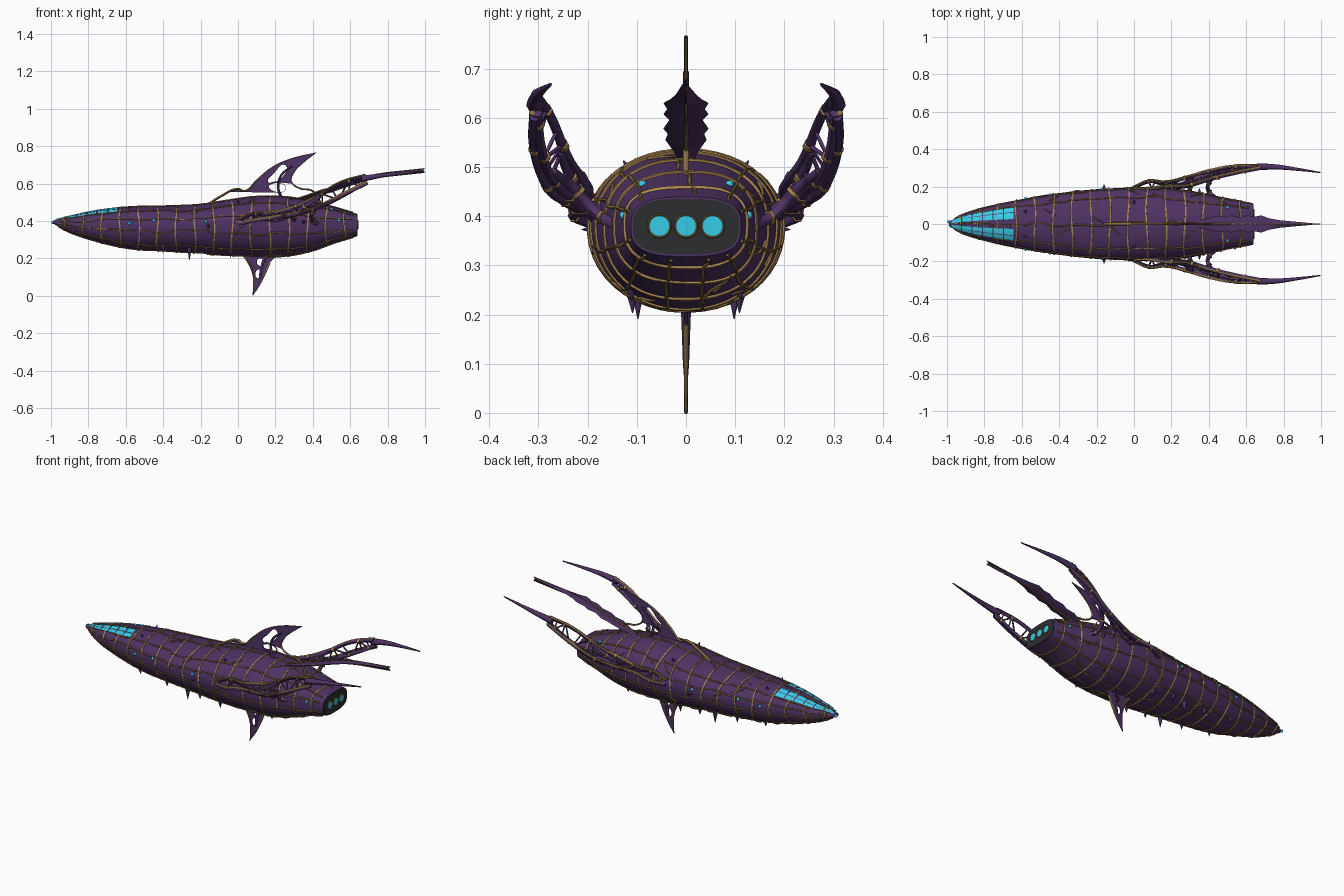
import bpy, bmesh, random
from math import sin, cos, pi, radians
from mathutils import Vector

if "Cube" in bpy.data.objects:
    bpy.data.objects.remove(bpy.data.objects["Cube"])
random.seed(4)


def material(name, rgb):
    m = bpy.data.materials.new(name)
    m.use_nodes = True
    m.diffuse_color = (*rgb, 1)
    m.node_tree.nodes["Principled BSDF"].inputs["Base Color"].default_value = (*rgb, 1)
    return m


PURPLE = material("hull purple", (.078, .033, .125))
GOLD = material("bright gold", (.42, .25, .085))
BRONZE = material("dull bronze", (.25, .16, .05))
CYAN = material("glowing cyan", (.04, .64, .85))
GREY = material("dark grey", (.025, .027, .028))

# Hull stations: x, half width, top, bottom
STATIONS = [(-.99, .012, .402, .387), (-.9, .058, .425, .338), (-.75, .101, .457, .288),
            (-.575, .137, .476, .25), (-.4, .165, .48, .238), (-.2, .185, .489, .226),
            (-.05, .194, .512, .214), (.1, .196, .531, .21), (.27, .183, .528, .212),
            (.4, .159, .505, .24), (.52, .132, .473, .283), (.635, .112, .439, .318)]
STERN = STATIONS[-1][0]
NOSE = STATIONS[0][0]


def section(x):
    x = min(max(x, NOSE), STERN)
    i = max(k for k in range(len(STATIONS) - 1) if STATIONS[k][0] <= x)
    at = lambda k: Vector(STATIONS[min(max(k, 0), len(STATIONS) - 1)])
    p, q = at(i), at(i + 1)
    h = q[0] - p[0]
    t = (x - p[0]) / h
    m0 = (q - at(i - 1)) * (h / (q[0] - at(i - 1)[0]))
    m1 = (at(i + 2) - p) * (h / (at(i + 2)[0] - p[0]))
    v = (p * (2*t**3 - 3*t*t + 1) + m0 * (t**3 - 2*t*t + t)
         + q * (3*t*t - 2*t**3) + m1 * (t**3 - t*t))
    return v[1], v[2], v[3]


def hull(x, deg, off=0):
    """Point on the hull at a station and angle, lifted off the skin."""
    w, top, bottom = section(x)
    mid = .38 if x > -.9 else .392
    n = 2.1 + .8 * max(0, (x - .3) / (STERN - .3))
    c, s = cos(radians(deg)), sin(radians(deg))
    bend = lambda v: abs(v) ** (2 / n) * (1 if v > 0 else -1)
    h = top - mid if s > 0 else mid - bottom
    return Vector((x, bend(c) * w + c * off, mid + bend(s) * h + s * off))


def finish(name, bm, mat, angle=35):
    bmesh.ops.recalc_face_normals(bm, faces=bm.faces)
    me = bpy.data.meshes.new(name)
    bm.to_mesh(me)
    bm.free()
    me.materials.append(mat)
    ob = bpy.data.objects.new(name, me)
    bpy.context.collection.objects.link(ob)
    shade(ob, angle)


def shade(ob, angle=35):
    bpy.ops.object.select_all(action="DESELECT")
    ob.select_set(True)
    bpy.context.view_layer.objects.active = ob
    if ob.type == "CURVE":
        bpy.ops.object.convert(target="MESH")
    bpy.ops.object.shade_smooth_by_angle(angle=radians(angle))


def grid(bm, rows, closed=False):
    rows = [[bm.verts.new(p) for p in r] for r in rows]
    for a, b in zip(rows, rows[1:]):
        n = len(a)
        for j in range(n if closed else n - 1):
            k = (j + 1) % n
            bm.faces.new((a[j], a[k], b[k], b[j]))
    return rows


def tubes(name, paths, mat, smooth=False):
    """Each path is (points, start radius, end radius, closed)."""
    cu = bpy.data.curves.new(name, "CURVE")
    cu.dimensions = "3D"
    cu.bevel_depth = 1
    cu.bevel_resolution = 1
    cu.resolution_u = 5
    cu.use_fill_caps = True
    for pts, r0, r1, closed in paths:
        s = cu.splines.new("BEZIER" if smooth else "POLY")
        store = s.bezier_points if smooth else s.points
        store.add(len(pts) - 1)
        for i, (p, c) in enumerate(zip(store, pts)):
            p.co = c if smooth else (*c, 1)
            p.radius = r0 + (r1 - r0) * i / (len(pts) - 1)
            if smooth:
                p.handle_left_type = p.handle_right_type = "AUTO"
        s.use_cyclic_u = closed
    cu.materials.append(mat)
    ob = bpy.data.objects.new(name, cu)
    bpy.context.collection.objects.link(ob)
    shade(ob, 60)


def fin(name, loops, sharp):
    """Upright plate from an outline and holes, with a bronze bead on its free edges."""
    cu = bpy.data.curves.new(name, "CURVE")
    cu.dimensions = "2D"
    cu.fill_mode = "BOTH"
    cu.extrude = .002
    cu.bevel_depth = .002
    cu.resolution_u = 5
    for loop in loops:
        s = cu.splines.new("BEZIER")
        s.bezier_points.add(len(loop) - 1)
        s.use_cyclic_u = True
        for p, c in zip(s.bezier_points, loop):
            p.co = (*c, 0)
            p.handle_left_type = p.handle_right_type = "VECTOR" if c in sharp else "AUTO"
    cu.materials.append(PURPLE)
    ob = bpy.data.objects.new(name, cu)
    ob.rotation_euler.x = pi / 2
    bpy.context.collection.objects.link(ob)
    shade(ob)
    outline, k = loops[0], loops[0].index(sharp[0])
    upright = lambda pts: [(x, 0, z) for x, z in pts]
    tubes(name + "_edge", [(upright(outline[:k + 1]), .008, .003, False),
                           (upright(outline[k:-1]), .003, .006, False)], BRONZE, True)
    # Thick purple spar through the middle of the blade
    spar = [(Vector(a) + Vector(b)) / 2 for a, b in zip(outline[1:k], outline[:k:-1])]
    tubes(name + "_spar", [(upright(spar), .010, .006, False)], PURPLE, True)


# Hull skin
bm = bmesh.new()
COUNT = 90
rows = grid(bm, [[hull(NOSE + (STERN - NOSE) * i / COUNT, a) for a in range(0, 360, 6)]
                 for i in range(COUNT + 1)], True)
bm.faces.new(rows[0])
bm.faces.new(rows[-1])
finish("hull", bm, PURPLE)

# Gold ribs round the hull and broken stringers along it
stops = [-.93 + .1 * i for i in range(16)]
tubes("ribs", [([hull(x + .006 * sin(radians(a * 3 + x * 900)), a, .001)
                 for a in range(0, 360, 8)], .0045, .0045, True) for x in stops], GOLD)
lines = []
for a in (-78, -48, -14, 18, 46, 90, 134, 162, 194, 228, 258):
    pts, shift = [], 0
    for i in range(62):
        if i % 4 == 0:
            shift = random.uniform(-4, 4)
        pts.append(hull(NOSE + .03 + i * .0258, a + shift, .001))
    lines.append((pts, .0032, .0038, False))
tubes("stringers", lines, BRONZE)

# Short branching veins
veins = []
for i in range(44):
    x, a = random.uniform(-.55, .5), random.uniform(0, 360)
    d = random.choice((-1, 1))
    veins.append(([hull(x + .02 * k, a + d * 5 * k + random.uniform(-3, 3), .002)
                   for k in range(4)], .004, .002, False))
tubes("veins", veins, BRONZE)

# Cockpit panes and small side lights
bm = bmesh.new()
for x0 in [-.975 + .056 * i for i in range(6)]:
    for lo, hi in ((47, 61), (63, 79)):
        for flip in (False, True):
            xs = [x0 + .05 * k / 3 for k in range(4)]
            angs = [lo + (hi - lo) * k / 4 for k in range(5)]
            grid(bm, [[hull(x, 180 - a if flip else a, .005) for a in angs] for x in xs])
finish("cockpit_panes", bm, CYAN)
bm = bmesh.new()
spots = [(-.45, 12), (-.17, 8), (-.58, 4), (.54, 9), (.5, 55)]
for p in [hull(x, b, 0) for x, a in spots for b in (a, 180 - a)] + [hull(NOSE, 0)]:
    g = bmesh.ops.create_icosphere(bm, subdivisions=2, radius=.0085)
    bmesh.ops.translate(bm, verts=g["verts"], vec=p)
finish("side_lights", bm, CYAN)

# Stern plate with three engines
bm = bmesh.new()
plate = grid(bm, [[hull(STERN, a, -.004) + Vector((d, 0, 0)) for a in range(0, 360, 6)]
                  for d in (-.004, .003)], True)
bm.faces.new(plate[-1])
finish("stern_plate", bm, GREY)
bm = bmesh.new()
rings = []
for y in (-.054, 0, .054):
    loop = [Vector((STERN + .006, y + .023 * cos(t * pi / 14), .38 + .023 * sin(t * pi / 14)))
            for t in range(28)]
    bm.faces.new([bm.verts.new(p) for p in loop])
    rings.append((loop, .0025, .0025, True))
finish("engine_glow", bm, CYAN)
tubes("engine_rims", rings, BRONZE)

# Dorsal and ventral fins
tip = (.413, .763)
fin("dorsal_fin", [
    [(-.18, .475), (-.09, .533), (0, .572), (.035, .56), (.1, .617), (.18, .684), (.285, .732),
     tip, (.345, .71), (.295, .655), (.285, .61), (.33, .575), (.4, .56), (.45, .48), (0, .46)],
    [(.255, .7), (.19, .655), (.16, .607), (.225, .622)],
    [(.165, .59), (.225, .604), (.255, .572), (.19, .56)]],
    [tip, (.45, .48), (0, .46), (-.18, .475)])
tip = (.08, .006)
fin("ventral_fin", [
    [(.02, .23), (.055, .18), (.08, .12), (.085, .06), tip, (.115, .06), (.145, .12), (.17, .18),
     (.23, .23)],
    [(.1, .19), (.14, .195), (.125, .155)], [(.1, .14), (.122, .135), (.108, .09)]],
    [tip, (.02, .23), (.23, .23)])

# Leaf shaped tail blade with a bead above and below
blade = [(.28, .495, .008), (.38, .53, .024), (.45, .555, .042), (.5, .567, .037), (.53, .578, .046),
         (.58, .595, .034), (.62, .608, .046), (.65, .617, .038), (.69, .63, .046),
         (.73, .638, .031), (.79, .648, .02), (.998, .67, .001)]
bm = bmesh.new()
rows = grid(bm, [[(x, 0, z + .01), (x - .01, w, z), (x, 0, z - .01), (x - .01, -w, z)]
                 for x, z, w in blade], True)
bm.faces.new(rows[0])
finish("tail_blade", bm, PURPLE)
tubes("tail_blade_spine", [([(x, 0, z + d) for x, z, w in blade], .005, .002, False)
                           for d in (-.011, .011)], BRONZE)

# Lattice wings, mirrored
RAILS = [
    [(0, .195, .385), (.08, .228, .4), (.17, .222, .415), (.27, .245, .43), (.4, .282, .46),
     (.55, .308, .535), (.69, .308, .602)],
    [(0, .19, .40), (.06, .185, .43), (.17, .2, .44), (.27, .2, .46), (.4, .238, .515),
     (.55, .275, .602), (.68, .3, .64)],
    [(.14, .18, .39), (.2, .195, .405), (.26, .215, .42), (.35, .245, .45), (.45, .275, .48),
     (.57, .295, .54), (.69, .303, .61)]]
TIP = [(.66, .306, .625), (.76, .305, .642), (.87, .293, .655), (.998, .275, .668)]
# Braces from the hull flank up to the rails
BRACES = [[(.43, .14, .385), (.4, .175, .4), (.4, .22, .45), (.46, .27, .49)],
          [(.3, .165, .4), (.3, .2, .43), (.36, .235, .48), (.44, .255, .53)]]


def along(rail, t):
    i = min(int(t), len(rail) - 2)
    return Vector(rail[i]).lerp(Vector(rail[i + 1]), t - i)


for side, sign in (("left", 1), ("right", -1)):
    flip = lambda pts: [(p[0], p[1] * sign, p[2]) for p in pts]
    tubes(side + "_wing_rails", [(flip(r), .0105, .0105, False) for r in RAILS]
          + [(flip(b), .013, .009, False) for b in BRACES]
          + [(flip(TIP), .019, .003, False)], PURPLE, True)
    rungs, cuffs = [], []
    for k in range(3, 18):
        t = k / 3
        a, b = RAILS[k % 3], RAILS[(k + 1) % 3]
        rungs.append((flip([along(a, t), along(b, t + .3)]), .005, .004, False))
        rungs.append((flip([along(a, t), along(RAILS[(k + 2) % 3], t)]), .004, .004, False))
        cuffs.append((flip([along(a, t - .04), along(a, t + .04)]), .013, .013, False))
    cuffs += [(flip([along(b, t), along(b, t + .12)]), .0155, .0155, False)
              for b in BRACES for t in (.8, 1.9)]
    tubes(side + "_wing_rungs", rungs, PURPLE)
    tubes(side + "_wing_cuffs", cuffs, GOLD)
    tubes(side + "_wing_trim", [(flip([Vector(p) + Vector((0, .005, .008)) for p in RAILS[j]]),
                                 .006, .006, False) for j in (0, 1)], BRONZE, True)
    # Root boss where the wing meets the hull
    tubes(side + "_wing_root", [(flip([(-.03, .17, .39), (.02, .195, .395)]), .024, .014, False)],
          PURPLE)

# Thorns under and beside the hull
thorns = []
for x, a, size in ((-.58, -50, .025), (-.4, -55, .03), (-.26, -56, .06), (-.17, -52, .03),
                   (-.04, -55, .035), (.3, -50, .02), (-.16, -2, .022), (-.58, 62, .016),
                   (.0, 55, .02), (.35, 5, .02)):
    for b in (a, 180 - a):
        p = hull(x, b, -.01)
        drop = Vector((.005, 0, -1)) if a < -20 else (hull(x, b, 1) - hull(x, b)).normalized()
        thorns.append(([p, p + drop * size * .6, p + drop * (size + .012)], .016, .001, False))
tubes("thorns", thorns, PURPLE)
